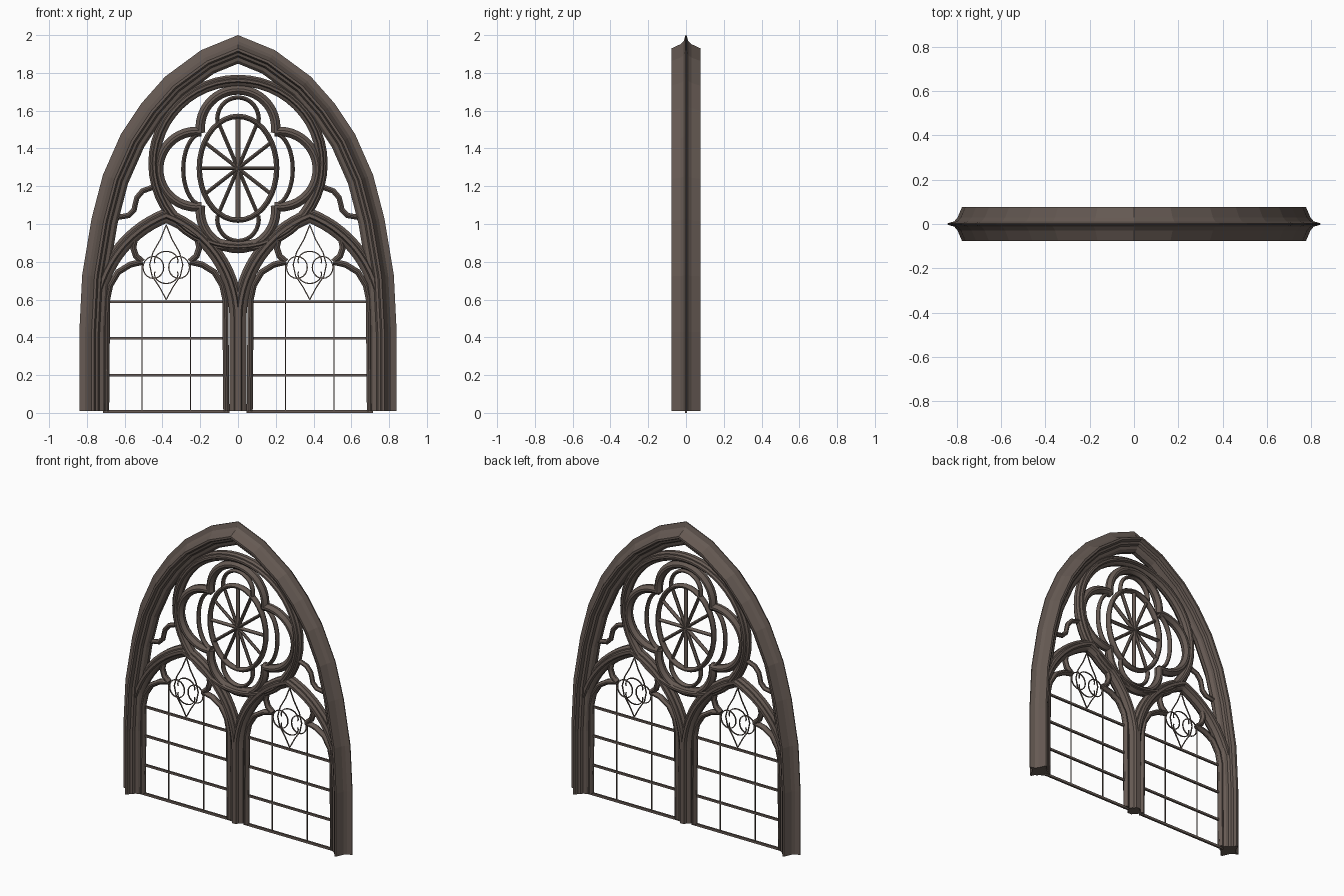
import bpy, bmesh, math
from mathutils import Vector

if "Cube" in bpy.data.objects:
    bpy.data.objects.remove(bpy.data.objects["Cube"])


def material(name, rgb):
    m = bpy.data.materials.new(name)
    m.diffuse_color = (*rgb, 1)
    m.use_nodes = True
    m.node_tree.nodes["Principled BSDF"].inputs["Base Color"].default_value = m.diffuse_color
    return m


STONE = material("brown stone", (0.132, 0.102, 0.087))


def sweep(bm, path, half, closed=False):
    """Mitred sweep of a front/back symmetric moulding along an x-z path.
    half lists (offset to the right of travel, depth)."""
    pts = [Vector(p) for p in path]
    prof = [(d, -y) for d, y in half] + [(d, y) for d, y in reversed(half)]
    n, k = len(pts), len(prof)
    rings = []
    for i, p in enumerate(pts):
        a = pts[i - 1] if closed or i > 0 else None
        b = pts[(i + 1) % n] if closed or i < n - 1 else None
        t0 = (p - a).normalized() if a is not None else (b - p).normalized()
        t1 = (b - p).normalized() if b is not None else t0
        n0, n1 = Vector((t0.y, -t0.x)), Vector((t1.y, -t1.x))
        m = (n0 + n1) / max(0.5, 1 + n0.dot(n1))
        rings.append([bm.verts.new((p.x + m.x * d, y, p.y + m.y * d)) for d, y in prof])
    for i in range(n if closed else n - 1):
        r, s = rings[i], rings[(i + 1) % n]
        for j in range(k):
            q = (j + 1) % k
            bm.faces.new((r[j], r[q], s[q], s[j]))
    if not closed:
        bm.faces.new(rings[0])
        bm.faces.new(rings[-1][::-1])


def part(name, sweeps, smooth=True):
    bm = bmesh.new()
    for s in sweeps:
        sweep(bm, *s)
    bmesh.ops.recalc_face_normals(bm, faces=bm.faces)
    me = bpy.data.meshes.new(name)
    bm.to_mesh(me)
    bm.free()
    me.materials.append(STONE)
    if smooth:
        me.shade_smooth()
        me.set_sharp_from_angle(angle=math.radians(30))
    ob = bpy.data.objects.new(name, me)
    bpy.context.collection.objects.link(ob)
    return ob


def arc(cx, cz, rx, rz, a0, a1, n):
    out = []
    for i in range(n + 1):
        a = math.radians(a0 + (a1 - a0) * i / n)
        out.append((cx + rx * math.cos(a), cz + rz * math.sin(a)))
    return out


def loop(cx, cz, rx, rz, n):
    return arc(cx, cz, rx, rz, 360, 0, n)[:-1]


def both(right):
    """Right half from base to apex -> whole arch, left base to right base."""
    return [(-x, z) for x, z in right] + right[-2::-1]


def shift(path, dx):
    return [(x + dx, z) for x, z in path]


def flip(path):
    return [(-x, z) for x, z in path]


def roll(w, d):
    """Rounded moulding, half width w and half depth d."""
    return [(-w, d * 0.3), (-w * 0.55, d * 0.8), (-w * 0.25, d), (w * 0.25, d),
            (w * 0.55, d * 0.8), (w, d * 0.3)]


def bar(w, d):
    return [(-w, d), (w, d)]


# Outer pointed frame with a coved fin around the outside
outer = [(.84, .01), (.84, .43), (.825, .73), (.775, 1.03), (.715, 1.26), (.62, 1.475),
         (.51, 1.64), (.386, 1.78), (.196, 1.92), (0, 2)]
frame_profile = [(0, .003), (.03, .012), (.045, .03), (.065, .077), (.078, .077), (.086, .055),
                 (.1, .05), (.108, .035), (.125, .03), (.14, .012)]
part("outer_frame", [(both(outer), frame_profile)], smooth=False)

# Twin pointed lancets; their inner legs overlap to form the mullion
LX, SPRING, K, R = .38, .5, .212, .622
top = math.degrees(math.acos(K / R))
lancet = [(.41, .01)] + arc(-K, SPRING, R, R, 0, top, 14)
lancet[-1] = (0, lancet[-1][1])
lancet_profile = [(0, .012), (.014, .024), (.022, .024), (.028, .044), (.045, .044),
                  (.052, .028), (.062, .024), (.075, .01)]
head = [(.318, .01), (.313, .6), (.297, .675), (.255, .745), (.19, .785), (.125, .8)]
foil = [(.125, .8), (.16, .83), (.175, .875), (.165, .92)]
for s, side in ((-1, "left"), (1, "right")):
    c = s * LX
    part(side + "_lancet_arch", [(shift(both(lancet), c), lancet_profile)])
    # Cusped inner head
    part(side + "_lancet_cusps",
         [(shift(f(p), c), roll(.016, .022)) for p in (head, foil) for f in (list, flip)])
    # Glazing bars
    bars = [([(c - .325, z), (c + .325, z)], bar(.007, .006)) for z in (.2, .395, .588)]
    bars.append(([(c - .335, .008), (c + .335, .008)], bar(.008, .006)))
    bars += [([(c + x, .01), (c + x, .81)], bar(.003, .003)) for x in (-.128, .128)]
    part(side + "_glazing_bars", bars)
    # Leaded pointed oval with a small quatrefoil
    vesica = [(0, .6), (.035, .665), (.075, .725), (.088, .785), (.07, .85), (.03, .92), (0, .995)]
    wires = [(shift(f(vesica), c), bar(.003, .003)) for f in (list, flip)]
    wires += [(loop(c + dx, .77, .055, .058, 20), bar(.003, .003), True) for dx in (-.068, .068)]
    wires += [(arc(c, .77 + s2 * .035, .062, .05, s2 * 90 - 105, s2 * 90 + 105, 16),
               bar(.003, .003)) for s2 in (-1, 1)]
    part(side + "_leaded_quatrefoil", wires)
    # Small cusps in the side spandrel
    spandrel = [(.64, 1.035), (.58, 1.045), (.55, 1.075), (.545, 1.1), (.535, 1.14),
                (.505, 1.175), (.45, 1.195)]
    part(side + "_spandrel_cusps",
         [([(s * x, z) for x, z in spandrel], roll(.014, .018))])

# Rose: surrounding ring
ring_profile = [(0, .012), (.01, .025), (.018, .025), (.024, .04), (.036, .04),
                (.042, .025), (.05, .022), (.06, .01)]
part("rose_ring", [(loop(0, 1.32, .475, .47, 48), ring_profile, True)])

# Rose: four big lobes
CZ = 1.29
lobes = []
for a in (0, 90, 180, 270):
    t = math.radians(a)
    lobes.append((arc(.22 * math.cos(t), CZ + .22 * math.sin(t), .2, .2, a + 98, a - 98, 22),
                  roll(.025, .03)))
part("rose_lobes", lobes)

# Rose: slender arcs inside the lobes
inner = [(arc(s * .19, CZ, .1, .19, 90 - 90 * s - 80, 90 - 90 * s + 80, 16), roll(.011, .018))
         for s in (-1, 1)]
inner += [(arc(0, CZ + s * .265, .11, .115, s * 90 - 100, s * 90 + 100, 16), roll(.011, .018))
          for s in (-1, 1)]
part("rose_inner_arcs", inner)

# Rose: central oval with twelve spokes
part("rose_oval", [(loop(0, CZ + .005, .205, .275, 36), roll(.014, .022), True)])
spokes = []
for i in range(6):
    a = math.radians(30 * i)
    x, z = .2 * math.cos(a), .27 * math.sin(a)
    w = .014 if i == 3 else .01
    spokes.append(([(-x, CZ + .005 - z), (x, CZ + .005 + z)], roll(w, .015 - .001 * i)))
part("rose_spokes", spokes)
